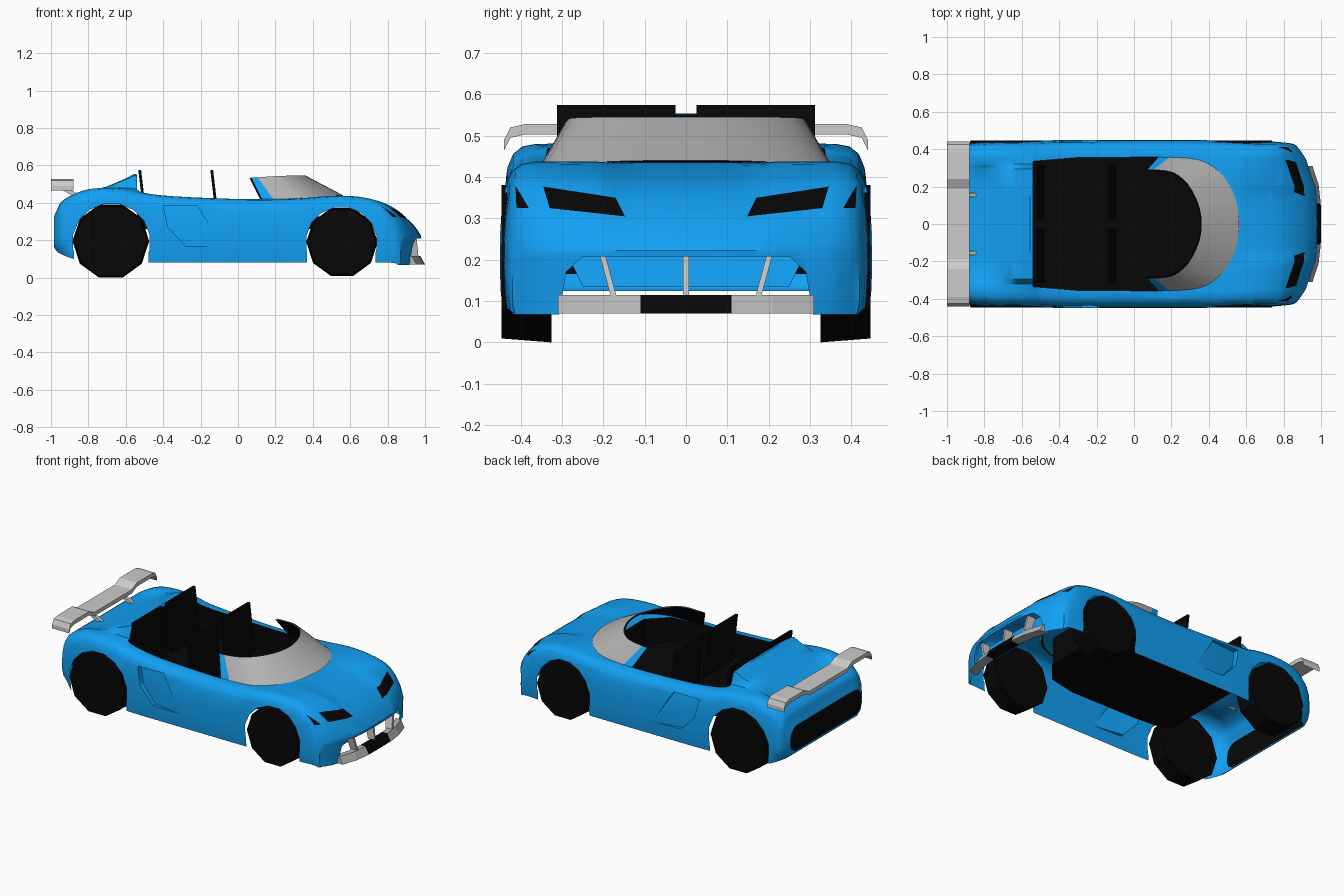
import bpy, bmesh, math
from mathutils import Vector

if "Cube" in bpy.data.objects:
    bpy.data.objects.remove(bpy.data.objects["Cube"])


def material(name, col):
    m = bpy.data.materials.new(name)
    m.diffuse_color = (*col, 1)
    m.use_nodes = True
    m.node_tree.nodes["Principled BSDF"].inputs["Base Color"].default_value = m.diffuse_color
    return m


BLUE = material("blue_paint", (0.006, 0.35, 0.9))
BLACK = material("black", (0.002, 0.002, 0.002))
GREY = material("grey", (0.45, 0.45, 0.45))


def finish(bm, name, mats, smooth=True):
    bmesh.ops.recalc_face_normals(bm, faces=bm.faces[:])
    me = bpy.data.meshes.new(name)
    bm.to_mesh(me)
    bm.free()
    ob = bpy.data.objects.new(name, me)
    bpy.context.collection.objects.link(ob)
    for m in mats:
        me.materials.append(m)
    if smooth:
        bpy.context.view_layer.objects.active = ob
        ob.select_set(True)
        bpy.ops.object.shade_smooth_by_angle(angle=math.radians(32))
        ob.select_set(False)
    return ob


def skin(bm, rings, closed):
    """Join consecutive rings of points with quads; returns the vertex rings."""
    vr = [[bm.verts.new(p) for p in r] for r in rings]
    for a, b in zip(vr, vr[1:]):
        for i in range(len(a) if closed else len(a) - 1):
            j = (i + 1) % len(a)
            bm.faces.new((a[i], a[j], b[j], b[i]))
    return vr


def solid(name, rings, mats=(), black_if=None):
    """Closed, capped loft through rings of points."""
    bm = bmesh.new()
    vr = skin(bm, rings, True)
    bm.faces.new(vr[0])
    bm.faces.new(vr[-1])
    if black_if:
        for f in bm.faces:
            f.material_index = int(black_if(f.calc_center_median()))
    return finish(bm, name, mats, smooth=False)


def slab(name, xz, y0, y1, mats=(), lean=0):
    """Side profile in x,z extruded from y0 to y1; lean shifts y with height."""
    return solid(name, [[(x, y + lean * z, z) for x, z in xz] for y in (y0, y1)], mats)


def stamp(bm, pts, a, b, test):
    """Knife a convex outline, projected on axes a,b, into the skin; returns the faces inside."""
    area = sum(p[0] * q[1] - q[0] * p[1] for p, q in zip(pts, pts[1:] + pts[:1]))
    if area < 0:
        pts = pts[::-1]
    faces = [f for f in bm.faces if test(f.calc_center_median())]
    for p, q in zip(pts, pts[1:] + pts[:1]):
        co, no = Vector(), Vector()
        co[a], co[b] = p
        no[a], no[b] = q[1] - p[1], p[0] - q[0]
        geom = list({v for f in faces for v in f.verts}) + list({e for f in faces for e in f.edges}) + faces
        cut = bmesh.ops.bisect_plane(bm, geom=geom, dist=1e-5, plane_co=co, plane_no=no)
        faces = [f for f in cut["geom"] if isinstance(f, bmesh.types.BMFace)
                 and (f.calc_center_median() - co).dot(no) < 0]
    return faces


def circle(cx, cz, r, n, turn=0.0):
    return [(cx + r * math.cos(turn + math.tau * i / n), cz + r * math.sin(turn + math.tau * i / n))
            for i in range(n)]


# Body stations: x, half width, sill z, fender z, centre z, bow of the nose
STATIONS = [
    (-.985, .355, .165, .325, .325, 0), (-.968, .385, .14, .36, .36, 0), (-.945, .41, .125, .405, .405, 0),
    (-.88, .43, .10, .445, .435, 0), (-.80, .44, .09, .472, .452, 0), (-.70, .445, .08, .48, .488, 0),
    (-.60, .445, .08, .472, .53, 0), (-.54, .445, .08, .462, .552, 0), (-.50, .445, .08, .452, .46, 0),
    (-.35, .45, .08, .435, .43, 0), (0, .45, .08, .42, .42, 0), (.30, .45, .08, .422, .43, 0),
    (.50, .447, .08, .437, .435, 0), (.65, .44, .08, .432, .42, 0), (.78, .44, .08, .402, .388, .03),
    (.87, .435, .08, .352, .342, .07), (.94, .43, .075, .285, .28, .11), (.98, .42, .07, .222, .222, .14)]
FLOOR = .27


def catmull(rows, steps):
    out = []
    for i in range(len(rows) - 1):
        p0, p1, p2, p3 = (rows[max(0, min(len(rows) - 1, i + k))] for k in (-1, 0, 1, 2))
        for s in range(steps):
            t = s / steps
            out.append([.5 * (2 * b + (c - a) * t + (2 * a - 5 * b + 4 * c - d) * t * t
                              + (3 * b - a - 3 * c + d) * t ** 3) for a, b, c, d in zip(p0, p1, p2, p3)])
    return out + [list(rows[-1])]


def bow_x(y, bow):
    return bow * (abs(y) / .45) ** 3.2


def section(x, w, zb, zf, zc, bow):
    k = max(0, min(1, (-.88 - x) / .1))  # rounder corners at the tail
    side = [(.985 - .12 * k, 0), (.995 - .03 * k, .12), (1, .28), (1, .52), (.99, .7), (.97 - .02 * k, .86),
            (.94 - .04 * k, .94), (.89 - .05 * k, .985), (.82 - .05 * k, 1)]
    step = .66 if x < 0 else .4
    top = [(step + .06, .12), (step, .9), (step * .6, 1), (0, 1)]
    half = [(w * f, zb + t * (zf - zb)) for f, t in side] + [(w * f, zf + u * (zc - zf)) for f, u in top]
    full = half + [(-y, z) for y, z in half[-2::-1]]
    return [(x - bow_x(y, bow), y, z) for y, z in full]


bm = bmesh.new()
rows = skin(bm, [section(*s) for s in catmull(STATIONS, 3)], False)

# Tail: closed lower lip and black rear panel
for a, b in zip(rows[:6], rows[1:7]):
    bm.faces.new((a[0], b[0], b[-1], a[-1]))
n = len(rows[0])
for i in range(n // 2):
    a, b, c, d = rows[0][i], rows[0][i + 1], rows[0][n - 2 - i], rows[0][n - 1 - i]
    bm.faces.new((a, b, c, d) if c is not b else (a, b, d)).material_index = 1

# Front bumper face under the nose
low = [bm.verts.new((v.co.x - .015, v.co.y, .068)) for v in rows[-1]]
for i in range(n - 1):
    bm.faces.new((rows[-1][i], rows[-1][i + 1], low[i + 1], low[i]))
bmesh.ops.recalc_face_normals(bm, faces=bm.faces[:])

# Grille opening
grille = stamp(bm, [(-.31, .05), (.31, .05), (.29, .17), (.25, .208), (-.25, .208), (-.29, .17)], 1, 2,
               lambda c: c.x > .8)
bmesh.ops.delete(bm, geom=grille, context='FACES')

for s in (1, -1):
    # Wheel arches
    for cx, cz, r in ((-.677, .19, .208), (.553, .187, .191)):
        for outline in (circle(cx, cz, r, 16, math.pi / 16),
                        [(cx - r * .96, 0), (cx + r * .96, 0), (cx + r * .96, cz), (cx - r * .96, cz)]):
            hole = stamp(bm, outline, 0, 2, lambda c: c.y * s > .3)
            bmesh.ops.delete(bm, geom=hole, context='FACES')
    # Headlights
    for lamp in ([(.148, .305), (.33, .325), (.345, .377), (.17, .35)],
                 [(.38, .325), (.41, .325), (.413, .38)]):
        for f in stamp(bm, [(y * s, z) for y, z in lamp], 1, 2, lambda c: c.x > .6):
            f.material_index = 1
    # Side air scoop, deeper toward the rear
    scoop = stamp(bm, [(-.40, .385), (-.375, .27), (-.28, .17), (-.08, .165), (-.22, .385)], 0, 2,
                  lambda c: c.y * s > .38)
    new = bmesh.ops.extrude_face_region(bm, geom=scoop)["geom"]
    bmesh.ops.delete(bm, geom=[f for f in scoop if f.is_valid], context='FACES')
    for v in new:
        if isinstance(v, bmesh.types.BMVert):
            v.co.y -= s * .035 * max(0, min(1, (-.1 - v.co.x) / .28))

# Cockpit opening with black walls dropped from the rim
rim_half = [(-.54, .335), (-.3, .355), (.15, .358), (.33, .32), (.43, .2)]
outline = rim_half + [(x, -y) for x, y in rim_half[::-1]]
hole = stamp(bm, outline, 0, 1, lambda c: c.z > .3)
inside = set(hole)
rim = [e for e in {e for f in hole for e in f.edges} if any(f not in inside for f in e.link_faces)]
bmesh.ops.delete(bm, geom=hole, context='FACES')
for g in bmesh.ops.extrude_edge_only(bm, edges=rim)["geom"]:
    if isinstance(g, bmesh.types.BMVert):
        g.co.z = FLOOR
    elif isinstance(g, bmesh.types.BMFace):
        g.material_index = 1
finish(bm, "body", [BLUE, BLACK])

# Cockpit floor following the opening
solid("cockpit_floor", [[(x * 1.005, y * 1.02, z) for x, y in outline] for z in (FLOOR - .01, FLOOR)], [BLACK])

# Windscreen with painted rear edge, and its dark lining
base = [(.13, .358, .415), (.19, .358, .418), (.35, .342, .425), (.46, .28, .432), (.53, .17, .438), (.558, .06, .44)]
head = [(.07, .29, .535), (.105, .29, .536), (.21, .275, .543), (.29, .21, .545), (.34, .12, .545), (.36, .04, .545)]


def arc(half):
    return [half[0]] + catmull(half[1:] + [(x, -y, z) for x, y, z in half[:0:-1]], 3) + \
           [(half[0][0], -half[0][1], half[0][2])]


for name, mats, dx, dy, dz in (("windscreen", [GREY, BLUE], 0, 1, 0), ("windscreen_lining", [BLACK], -.008, .975, -.003)):
    bm = bmesh.new()
    skin(bm, [[(x + dx, y * dy, z + dz) for x, y, z in arc(c)] for c in (head, base)], False)
    for f in bm.faces:
        f.material_index = int(len(mats) > 1 and f.calc_center_median().x < .14)
    finish(bm, name, mats)

# Seat backs: two rows of two
for row, x in (("front", -.13), ("rear", -.515)):
    for s in (1, -1):
        slab(f"{row}_seat_back_{'left' if s > 0 else 'right'}",
             [(x + .018, FLOOR), (x + .033, FLOOR), (x - .003, .575), (x - .018, .575)],
             s * .025, s * .312, [BLACK])

# Wheels: ten-sided, a little larger inside
for name, cx, cz, r in (("rear", -.68, .195, .198), ("front", .556, .19, .184)):
    for s in (1, -1):
        rings = [[(x, s * y, z) for x, z in circle(cx, cz, rr, 10)]
                 for y, rr in ((.325, r + .007), (.446, r - .003))]
        solid(f"{name}_wheel_{'left' if s > 0 else 'right'}", rings, [BLACK])

# Front splitter with black centre
rings = []
for y in (-.31, -.21, -.11, 0, .11, .21, .31):
    x = 1 - bow_x(y, .15)
    rings.append([(x - .06, y, .07), (x, y, .07), (x - .025, y, .115), (x - .06, y, .115)])
solid("splitter", rings, [GREY, BLACK], lambda c: abs(c.y) < .11)

# Grille struts and recessed panel
for name, y, lean in (("left", .145, .27), ("middle", 0, 0), ("right", -.145, -.27)):
    slab(f"grille_strut_{name}", [(.92, .11), (.965, .11), (.955, .21), (.90, .21)], y - .007, y + .007, lean=lean)
solid("grille_panel", [[(.86, s * .25, .135), (.88, s * .25, .135), (.86, s * .3, .24), (.84, s * .3, .24)]
                       for s in (-1, 1)], [BLUE])

# Rear wing with stepped ends and two stays
span = [(.44, .465), (.425, .495), (.39, .503), (.24, .503), (.19, .478)]
rings = [[(-1, y, z), (-.88, y, z), (-.88, y, z + .025), (-1, y, z + .025)]
         for y, z in span + [(-y, z) for y, z in span[::-1]]]
solid("rear_wing", rings)
for s in (1, -1):
    slab(f"wing_stay_{'left' if s > 0 else 'right'}", [(-.96, .48), (-.92, .48), (-.84, .44), (-.87, .43)],
         s * .145, s * .165)
